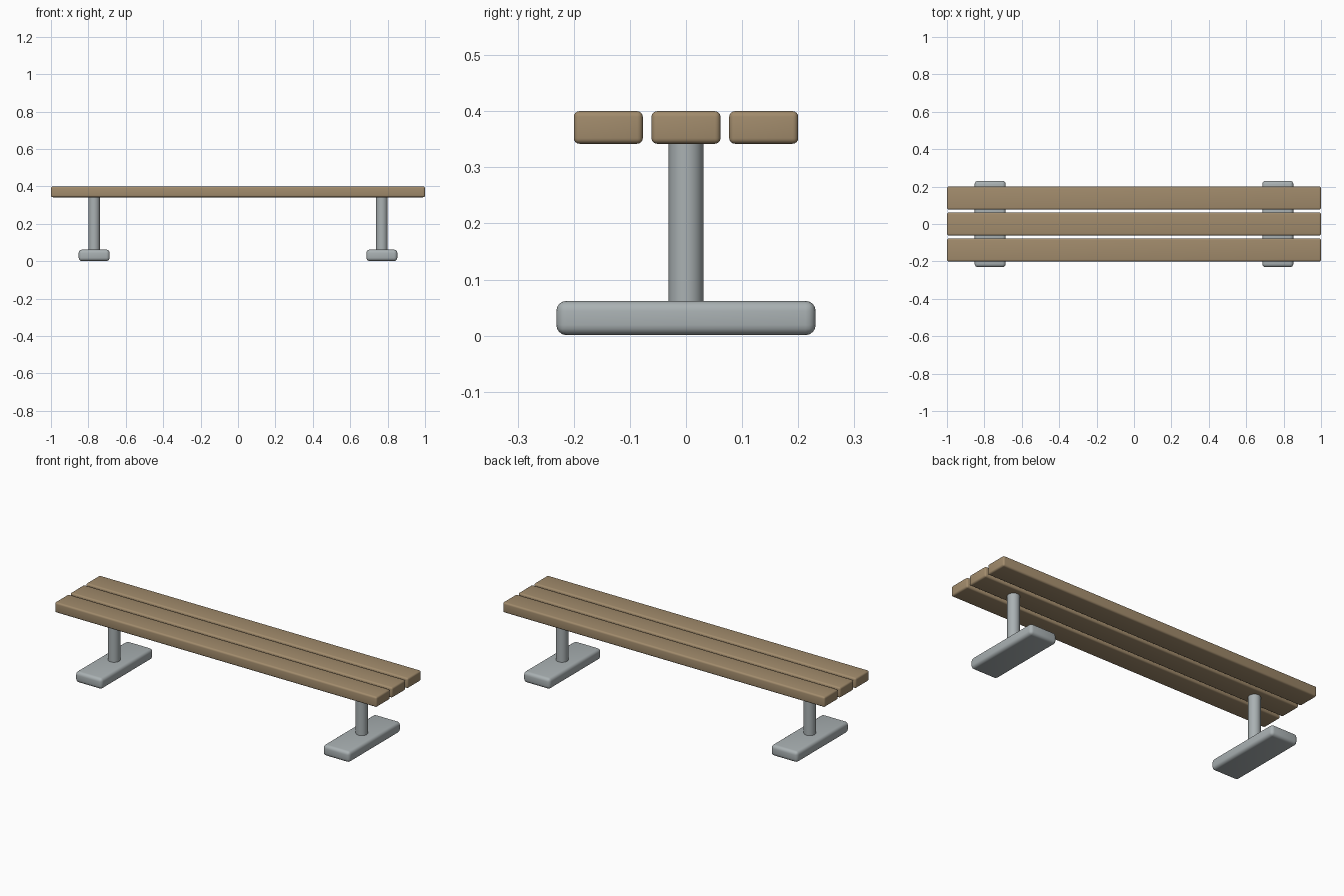
import bpy
import math

if "Cube" in bpy.data.objects:
    bpy.data.objects.remove(bpy.data.objects["Cube"])


def material(name, colour):
    m = bpy.data.materials.new(name)
    m.diffuse_color = (*colour, 1.0)
    m.use_nodes = True
    m.node_tree.nodes["Principled BSDF"].inputs["Base Color"].default_value = m.diffuse_color
    return m


wood = material("brown_wood", (0.36, 0.26, 0.15))
metal = material("grey_metal", (0.40, 0.44, 0.45))


def finish(obj, name, mat):
    obj.name = name
    obj.data.materials.append(mat)
    bpy.ops.object.shade_smooth_by_angle(angle=math.radians(35))


def rounded_box(name, centre, size, radius, mat):
    bpy.ops.mesh.primitive_cube_add(size=1, location=centre)
    obj = bpy.context.object
    obj.scale = size
    bpy.ops.object.transform_apply(location=False, rotation=False, scale=True)
    bevel = obj.modifiers.new("rounded_edges", 'BEVEL')
    bevel.width = radius
    bevel.segments = 4
    bevel.limit_method = 'NONE'
    bpy.ops.object.modifier_apply(modifier=bevel.name)
    finish(obj, name, mat)


# Seat: three long planks with narrow gaps
for i, label in enumerate(("front", "middle", "back")):
    rounded_box(f"seat_plank_{label}", (0, (i - 1) * 0.1385, 0.371),
                (2.0, 0.123, 0.058), 0.01, wood)

# Supports: a round post on a rounded foot at each end
for label, side in (("left", -1), ("right", 1)):
    x = side * 0.769
    rounded_box(f"foot_{label}", (x, 0, 0.0315), (0.166, 0.462, 0.061), 0.018, metal)
    bpy.ops.mesh.primitive_cylinder_add(vertices=32, radius=0.031, depth=0.3,
                                        location=(x, 0, 0.192))
    finish(bpy.context.object, f"post_{label}", metal)
